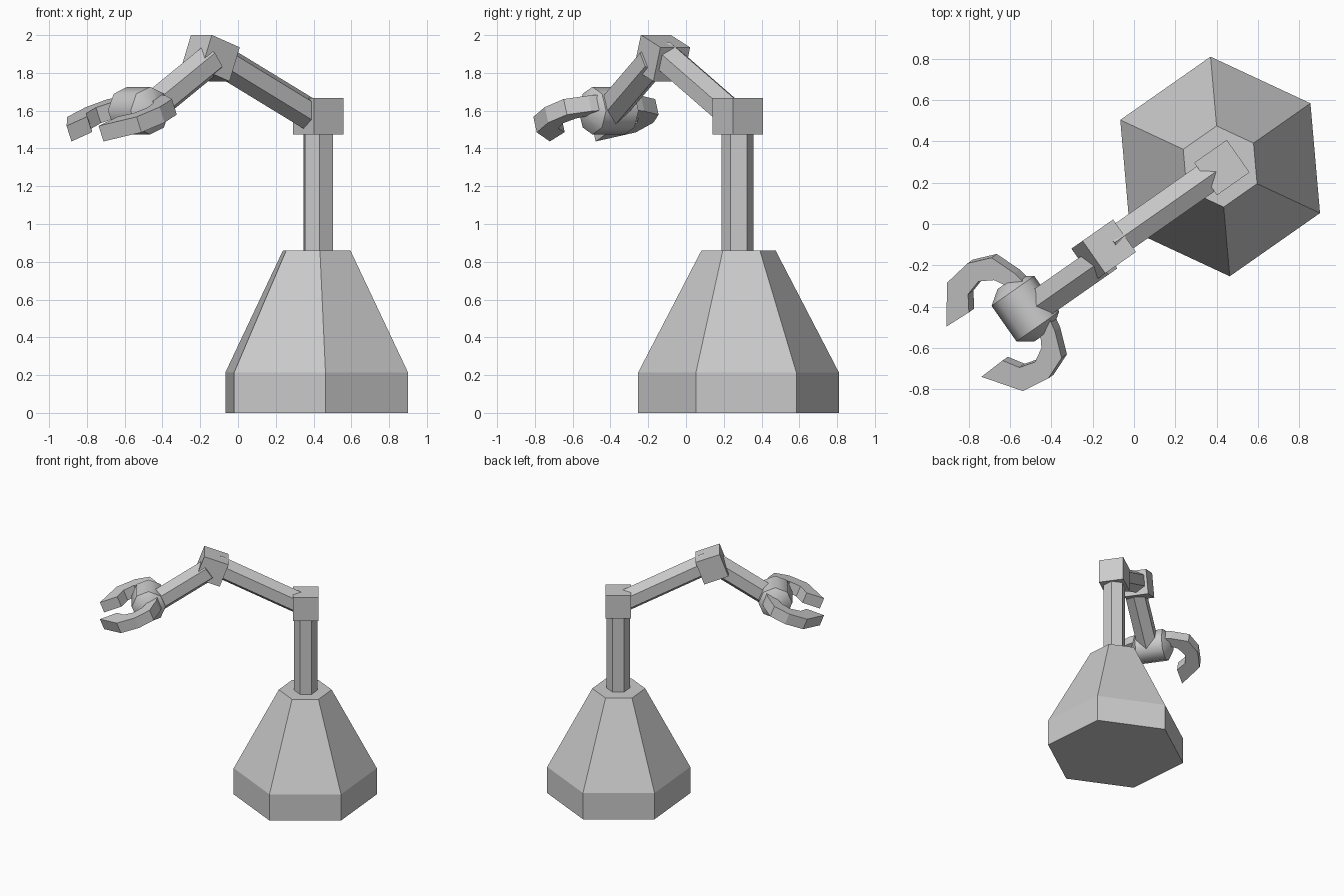
import bpy, bmesh, math
from mathutils import Matrix, Vector

if "Cube" in bpy.data.objects:
    bpy.data.objects.remove(bpy.data.objects["Cube"])

# Local frame: X along the arm's reach, origin under the shoulder
FRAME = Matrix.Translation((0.425, 0.273, 0)) @ Matrix.Rotation(math.radians(215), 4, 'Z')
Y = Vector((0, 1, 0))


def finish(name, bm, smooth=None):
    bmesh.ops.recalc_face_normals(bm, faces=bm.faces)
    bm.transform(FRAME)
    me = bpy.data.meshes.new(name)
    bm.to_mesh(me)
    bm.free()
    ob = bpy.data.objects.new(name, me)
    bpy.context.collection.objects.link(ob)
    if smooth:
        bpy.ops.object.select_all(action='DESELECT')
        ob.select_set(True)
        bpy.context.view_layer.objects.active = ob
        bpy.ops.object.shade_smooth_by_angle(angle=math.radians(smooth))
    return ob


def loft(name, start, direction, stations, n, smooth=None, side=Y):
    """Rings of n points at (distance, radius) stations along a direction."""
    bm = bmesh.new()
    d = Vector(direction).normalized()
    up = d.cross(side)
    rings = []
    for t, r in stations:
        c = Vector(start) + d * t
        rings.append([bm.verts.new(c + r * (math.cos(a) * up + math.sin(a) * side))
                      for a in (2 * math.pi * i / n for i in range(n))])
    for a, b in zip(rings, rings[1:]):
        for i in range(n):
            j = (i + 1) % n
            bm.faces.new((a[i], a[j], b[j], b[i]))
    bm.faces.new(rings[0])
    bm.faces.new(rings[-1])
    return finish(name, bm, smooth)


def rod(name, p, q, r):
    d = Vector(q) - Vector(p)
    return loft(name, p, d, [(0, r), (d.length, r)], 6)


def joint(name, loc, tilt):
    bm = bmesh.new()
    m = Matrix.Translation(loc) @ Matrix.Rotation(math.radians(tilt), 4, 'Y')
    bmesh.ops.create_cube(bm, size=0.192, matrix=m)
    return finish(name, bm)


# Base and column
loft("base", (0.004, -0.009, 0), (0, 0, 1), [(0, 0.533), (0.215, 0.533), (0.86, 0.197)], 6)
rod("column", (0, 0, 0.84), (0, 0, 1.52), 0.086)

# Joints and arm segments
joint("shoulder_joint", (0, 0, 1.57), 0)
joint("elbow_joint", (0.698, 0, 1.878), -20)
rod("upper_arm", (0.02, 0, 1.563), (0.67, 0, 1.888), 0.086)
rod("forearm", (0.72, 0.035, 1.87), (1.13, 0.035, 1.595), 0.086)

# Wrist barrel lying across the arm
loft("wrist", (1.17, 0.014, 1.6), (0, 1, 0),
     [(-0.155, 0.055), (-0.105, 0.126), (0.105, 0.126), (0.155, 0.055)],
     8, 50, Vector((1, 0, 0)))

# Mirrored claws: (reach, sideways) outline, sloping down toward the tips
outer = [(1.10, 0.09), (1.115, 0.17), (1.163, 0.296), (1.273, 0.34), (1.408, 0.32), (1.533, 0.148)]
inner = [(1.18, 0.09), (1.18, 0.14), (1.215, 0.2), (1.28, 0.238), (1.357, 0.216), (1.404, 0.142)]
tilt = math.radians(21)
drop = Vector((-math.sin(tilt), 0, -math.cos(tilt))) * 0.088
for name, sign in (("left_claw", -1), ("right_claw", 1)):
    bm = bmesh.new()
    secs = []
    for o, i in zip(outer, inner):
        po, pi = (Vector((s, 0.014 + sign * v, 1.568 - math.tan(tilt) * (s - 1.406)))
                  for s, v in (o, i))
        secs.append([bm.verts.new(p) for p in (po, pi, pi + drop, po + drop)])
    for a, b in zip(secs, secs[1:]):
        for k in range(4):
            j = (k + 1) % 4
            bm.faces.new((a[k], a[j], b[j], b[k]))
    bm.faces.new(secs[0])
    bm.faces.new(secs[-1])
    finish(name, bm)
